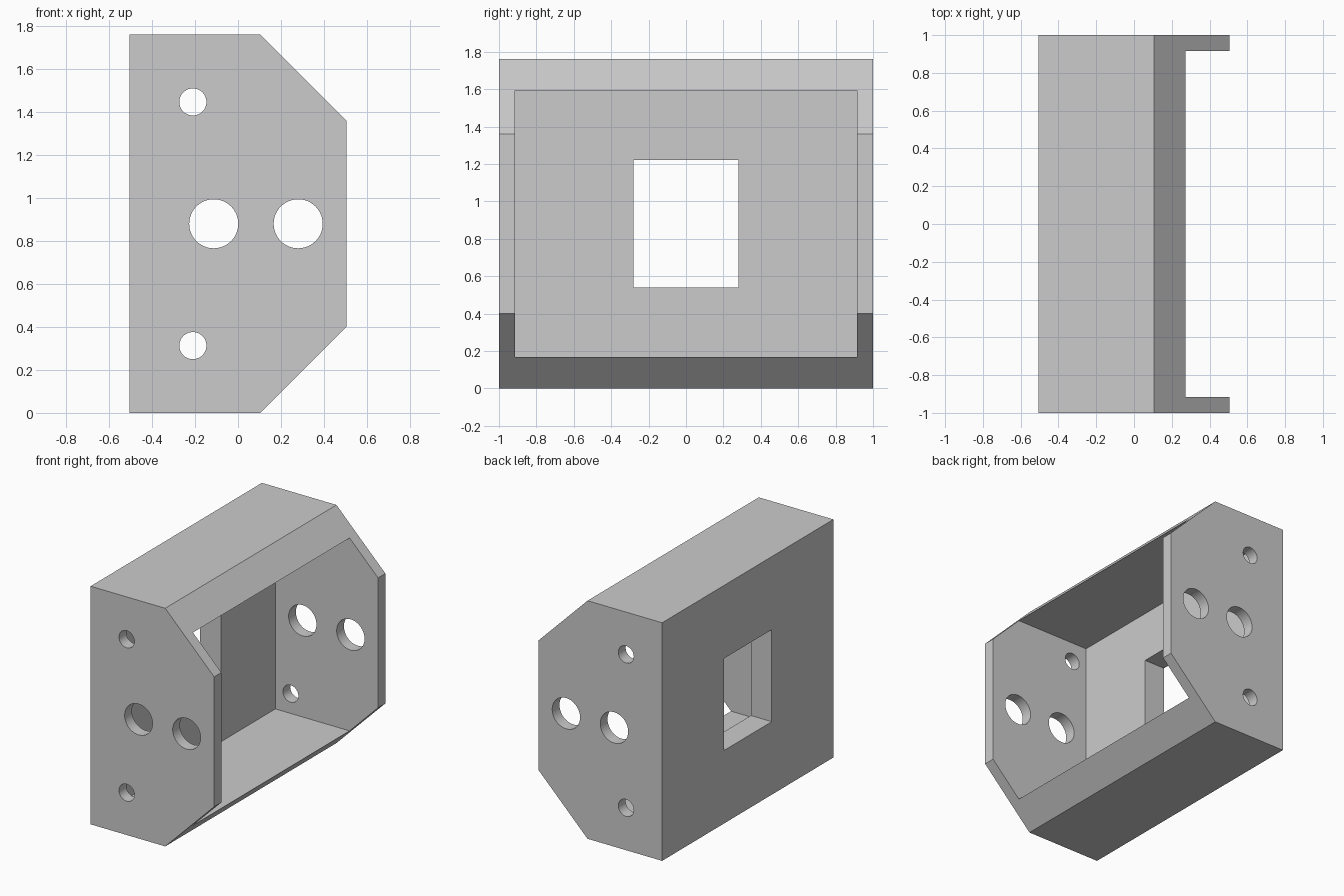
import bpy, bmesh
from mathutils import Vector, Matrix

if "Cube" in bpy.data.objects:
    bpy.data.objects.remove(bpy.data.objects["Cube"])

MID_Z = 0.88

grey = bpy.data.materials.new("plain grey")
grey.use_nodes = True
colour = (0.6, 0.6, 0.6, 1)
grey.diffuse_color = colour
grey.node_tree.nodes["Principled BSDF"].inputs["Base Color"].default_value = colour


def finish(bm, name):
    bmesh.ops.recalc_face_normals(bm, faces=bm.faces)
    mesh = bpy.data.meshes.new(name)
    bm.to_mesh(mesh)
    bm.free()
    mesh.materials.append(grey)
    obj = bpy.data.objects.new(name, mesh)
    bpy.context.collection.objects.link(obj)
    return obj


def block(name, low, high):
    low, high = Vector(low), Vector(high)
    bm = bmesh.new()
    bmesh.ops.create_cube(bm, size=1)
    bmesh.ops.scale(bm, vec=high - low, verts=bm.verts)
    bmesh.ops.translate(bm, vec=(low + high) / 2, verts=bm.verts)
    return finish(bm, name)


def drill(name, x, z, radius):
    bm = bmesh.new()
    bmesh.ops.create_cone(bm, cap_ends=True, segments=64, radius1=radius,
                          radius2=radius, depth=3,
                          matrix=Matrix.Translation((x, 0, z)) @ Matrix.Rotation(1.5707963, 4, "X"))
    return finish(bm, name)


def cut(target, cutter):
    mod = target.modifiers.new("cut", "BOOLEAN")
    mod.operation, mod.solver, mod.object = "DIFFERENCE", "EXACT", cutter
    bpy.context.view_layer.objects.active = target
    bpy.ops.object.modifier_apply(modifier=mod.name)
    bpy.data.objects.remove(cutter)


# Housing: chamfered side profile extruded across the width
profile = [(-0.505, 0), (0.105, 0), (0.505, 0.4),
           (0.505, 1.36), (0.105, 1.76), (-0.505, 1.76)]
bm = bmesh.new()
face = bm.faces.new([bm.verts.new((x, -1, z)) for x, z in profile])
side = bmesh.ops.extrude_face_region(bm, geom=[face])["geom"]
bmesh.ops.translate(bm, vec=(0, 2, 0),
                    verts=[v for v in side if isinstance(v, bmesh.types.BMVert)])
housing = finish(bm, "bracket_housing")

# Open cavity and rectangular window through the rear wall
cut(housing, block("cavity", (-0.335, -0.915, 0.167), (1, 0.915, 1.593)))
cut(housing, block("window", (-1, -0.28, 0.54), (0, 0.28, 1.22)))

# Holes through both cheek plates
for x in (-0.113, 0.28):
    cut(housing, drill("large_hole", x, MID_Z, 0.114))
for sign in (-1, 1):
    cut(housing, drill("small_hole", -0.21, MID_Z + sign * 0.567, 0.063))

# Smooth bores with crisp edges
bpy.ops.object.select_all(action="DESELECT")
housing.select_set(True)
bpy.context.view_layer.objects.active = housing
bpy.ops.object.shade_smooth_by_angle(angle=0.52)
